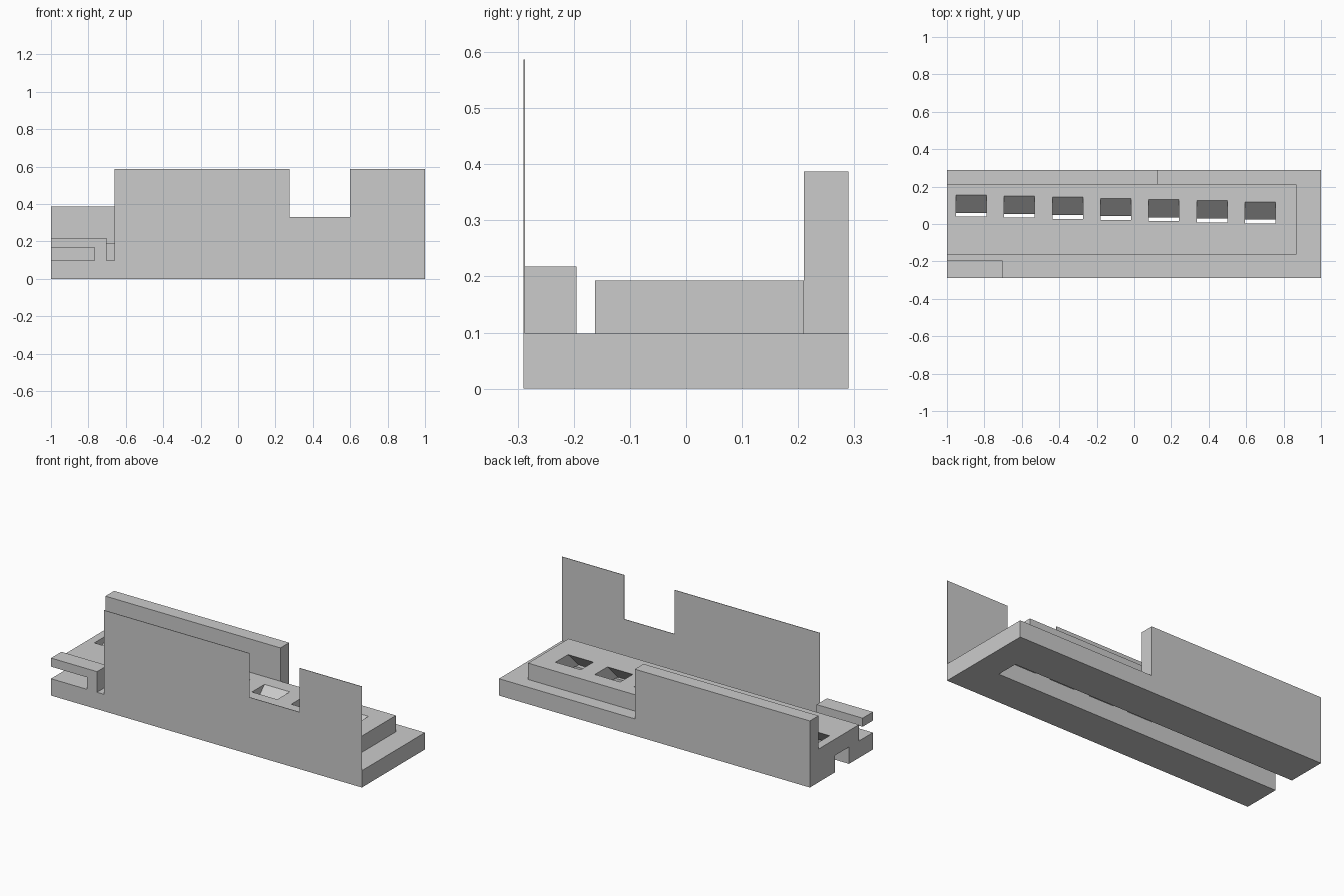
import bpy
import bmesh

if "Cube" in bpy.data.objects:
    bpy.data.objects.remove(bpy.data.objects["Cube"])

grey = bpy.data.materials.new("plain grey")
grey.diffuse_color = (0.6, 0.6, 0.6, 1)
grey.use_nodes = True
grey.node_tree.nodes["Principled BSDF"].inputs["Base Color"].default_value = grey.diffuse_color


def extrude(name, profile, direction):
    """Solid made by sweeping a closed outline along a direction."""
    bm = bmesh.new()
    face = bm.faces.new([bm.verts.new(p) for p in profile])
    swept = bmesh.ops.extrude_face_region(bm, geom=[face])
    moved = [v for v in swept["geom"] if isinstance(v, bmesh.types.BMVert)]
    bmesh.ops.translate(bm, verts=moved, vec=direction)
    bmesh.ops.recalc_face_normals(bm, faces=bm.faces)
    mesh = bpy.data.meshes.new(name)
    bm.to_mesh(mesh)
    bm.free()
    mesh.materials.append(grey)
    obj = bpy.data.objects.new(name, mesh)
    bpy.context.collection.objects.link(obj)
    return obj


def box(name, x0, x1, y0, y1, z0, z1):
    outline = [(x0, y0, z0), (x1, y0, z0), (x1, y1, z0), (x0, y1, z0)]
    return extrude(name, outline, (0, 0, z1 - z0))


def combine(target, tool, operation):
    """Apply an exact boolean and discard the tool."""
    mod = target.modifiers.new(operation.lower(), "BOOLEAN")
    mod.operation = operation
    mod.solver = "EXACT"
    mod.object = tool
    bpy.context.view_layer.objects.active = target
    bpy.ops.object.modifier_apply(modifier=mod.name)
    bpy.data.objects.remove(tool)


BASE_Z, STEP_Z, FRONT, BACK = 0.098, 0.193, -0.29, 0.29

# Base slab with the raised deck and the tall back wall
body = box("slotted_base", -1, 1, FRONT, BACK, 0, BASE_Z)
combine(body, box("deck", -1, 0.869, -0.162, 0.21, 0.03, STEP_Z), "UNION")
combine(body, box("back_wall", -1, 0.126, 0.21, BACK, 0.03, 0.387), "UNION")

# Overhanging hook at the front left corner
hook = [(-0.704, 0.03), (-0.704, 0.218), (-1, 0.218), (-1, 0.168),
        (-0.768, 0.168), (-0.768, 0.03)]
combine(body, extrude("hook", [(x, FRONT, z) for x, z in hook],
                      (0, 0.095, 0)), "UNION")
# Reopen the gap below the hook
# (the hook leg reaches into the slab, the arm stays clear of it)

# Thin notched front panel
panel = [(-0.66, 0.05), (1, 0.05), (1, 0.587), (0.599, 0.587), (0.599, 0.331),
         (0.276, 0.331), (0.276, 0.587), (-0.66, 0.587)]
combine(body, extrude("front_panel", [(x, FRONT, z) for x, z in panel],
                      (0, 0.003, 0)), "UNION")

# Long groove under the base, open at the left end
combine(body, box("groove", -1.1, 0.84, -0.07, 0.06, -0.1, BASE_Z), "DIFFERENCE")

# Row of seven slanted pockets leading down into the groove
for i in range(7):
    x0 = -0.952 + 0.2577 * i
    y0 = 0.040 - 0.0063 * i
    z0, z1 = BASE_Z - 0.002, STEP_Z + 0.02
    shift = z1 - STEP_Z
    drop = z1 - z0
    outline = [(x0, y0 + shift, z1), (x0 + 0.163, y0 + shift, z1),
               (x0 + 0.163, y0 + 0.116 + shift, z1), (x0, y0 + 0.116 + shift, z1)]
    combine(body, extrude("pocket", outline, (0, -drop, -drop)), "DIFFERENCE")
